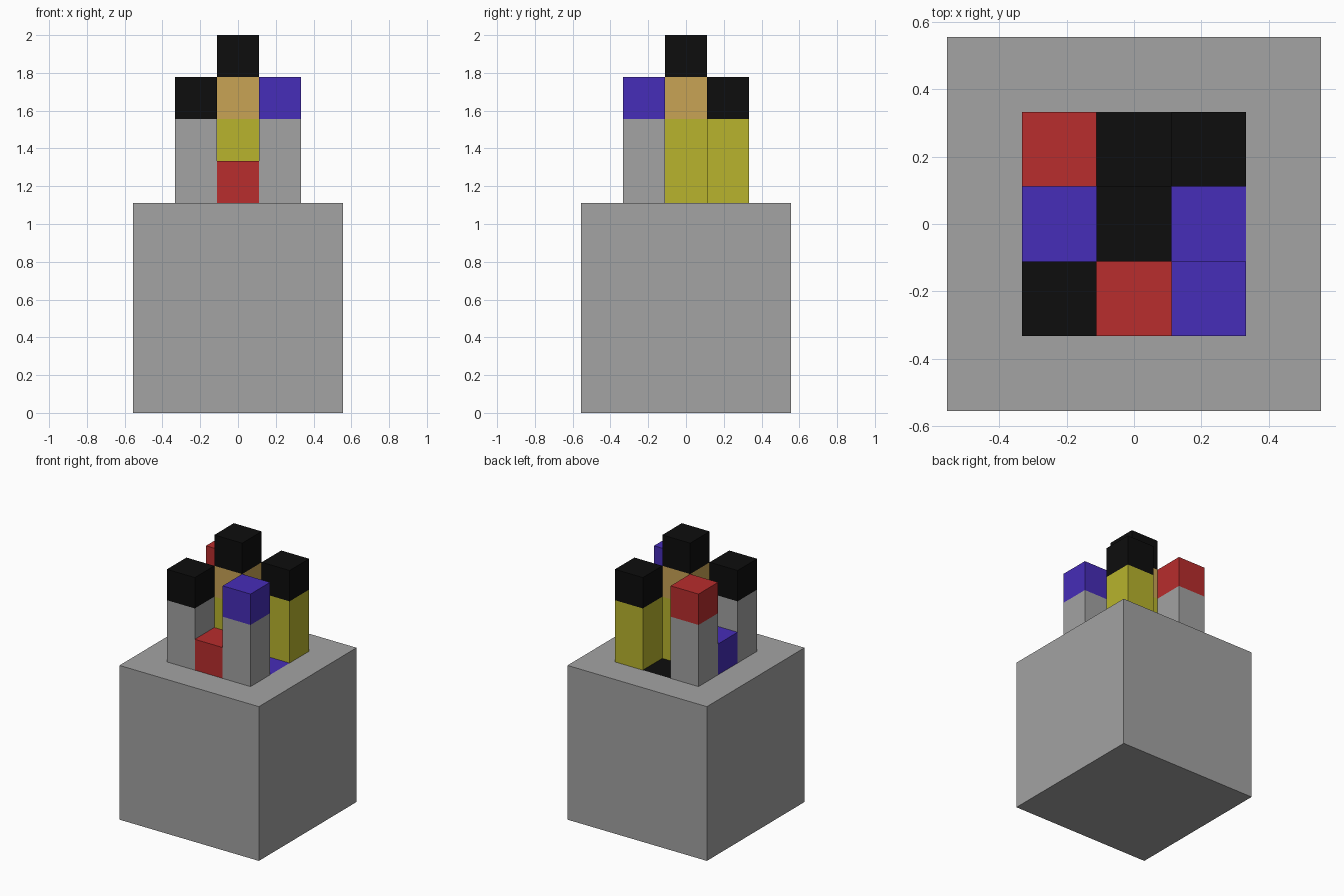
import bpy, bmesh
from mathutils import Vector

if "Cube" in bpy.data.objects:
    bpy.data.objects.remove(bpy.data.objects["Cube"])

U = 2 / 9           # one block
BASE = 5 * U        # base cube side


def material(name, rgb):
    m = bpy.data.materials.new(name)
    m.diffuse_color = (*rgb, 1)
    m.use_nodes = True
    m.node_tree.nodes["Principled BSDF"].inputs["Base Color"].default_value = m.diffuse_color
    return m


MATS = {
    "grey": material("grey", (0.366, 0.366, 0.366)),
    "black": material("black", (0.004, 0.004, 0.004)),
    "red": material("red", (0.479, 0.026, 0.026)),
    "blue": material("blue", (0.061, 0.026, 0.479)),
    "yellow": material("yellow", (0.479, 0.456, 0.026)),
    "tan": material("tan", (0.578, 0.366, 0.091)),
}


def box(name, size, centre, cuts, colours, pick):
    """Box cut by planes (point, normal); pick(face) gives the colour index."""
    bm = bmesh.new()
    bmesh.ops.create_cube(bm, size=1)
    for v in bm.verts:
        v.co = Vector(a * b for a, b in zip(v.co, size)) + Vector(centre)
    for co, no in cuts:
        bmesh.ops.bisect_plane(bm, geom=bm.verts[:] + bm.edges[:] + bm.faces[:],
                               plane_co=co, plane_no=no, dist=1e-5)
    for f in bm.faces:
        f.material_index = pick(f)
    me = bpy.data.meshes.new(name)
    bm.to_mesh(me)
    bm.free()
    for c in colours:
        me.materials.append(MATS[c])
    ob = bpy.data.objects.new(name, me)
    bpy.context.collection.objects.link(ob)
    return ob


# Base cube with two coloured squares let into its top
def base_colour(f):
    c = f.calc_center_median()
    if f.normal.z > 0.5:
        cell = (round(c.x / U), round(c.y / U))
        if max(abs(c.x), abs(c.y)) < 1.5 * U:
            return {(0, 1): 1, (1, 0): 2}.get(cell, 0)
    return 0


cuts = [(Vector((k * U, k * U, 0)), n)
        for k in (-1.5, -0.5, 0.5, 1.5) for n in ((1, 0, 0), (0, 1, 0))]
box("base", (BASE,) * 3, (0, 0, BASE / 2), cuts, ("grey", "black", "blue"), base_colour)


# Columns on the base: colours of the blocks from bottom to top
COLUMNS = {
    "front_left_column": (-1, -1, ("grey", "grey", "black")),
    "front_block": (0, -1, ("red",)),
    "front_right_column": (1, -1, ("grey", "grey", "blue")),
    "left_block": (-1, 0, ("blue",)),
    "centre_column": (0, 0, ("yellow", "yellow", "tan", "black")),
    "back_left_column": (-1, 1, ("grey", "grey", "red")),
    "back_right_column": (1, 1, ("yellow", "yellow", "black")),
}
for name, (i, j, stack) in COLUMNS.items():
    n = len(stack)
    palette = list(dict.fromkeys(stack))

    def level_colour(f):
        level = int((f.calc_center_median().z - BASE) / U)
        return palette.index(stack[max(0, min(n - 1, level))])

    levels = [(Vector((0, 0, BASE + k * U)), (0, 0, 1))
              for k in range(1, n) if stack[k] != stack[k - 1]]
    box(name, (U, U, n * U), (i * U, j * U, BASE + n * U / 2), levels, palette, level_colour)
